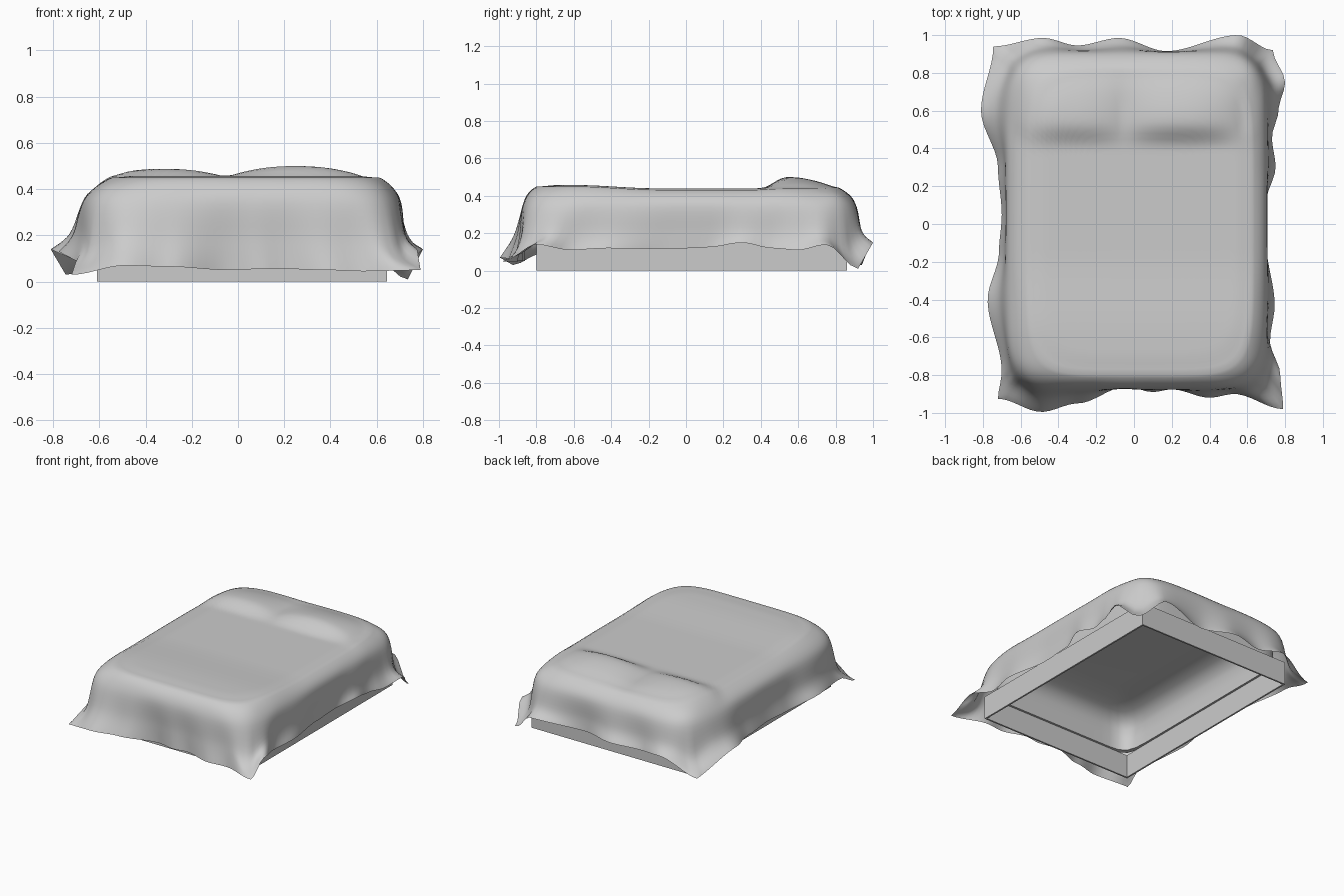
import bpy, bmesh, math
from mathutils import Vector

if "Cube" in bpy.data.objects:
    bpy.data.objects.remove(bpy.data.objects["Cube"])

# Hem knots per side: (position along side, outward coordinate, height)
FRONT = [(-.72, -.925, .03), (-.49, -.995, .07), (-.30, -.95, .065), (-.04, -.86, .05),
         (.10, -.89, .055), (.20, -.875, .055), (.40, -.92, .05), (.53, -.90, .045), (.79, -.98, .05)]
RIGHT = [(-.98, .79, .05), (-.80, .775, .14), (-.62, .72, .11), (-.43, .745, .12), (-.1, .70, .115),
         (.12, .70, .125), (.30, .75, .15), (.46, .73, .12), (.60, .765, .11), (.75, .80, .14), (.92, .735, .01)]
BACK = [(.735, .92, .01), (.55, 1.0, .15), (.17, .915, .12), (-.08, .985, .13),
        (-.30, .945, .12), (-.48, .985, .14), (-.745, .94, .03)]
LEFT = [(.94, -.745, .03), (.60, -.81, .14), (.30, -.72, .10), (.05, -.70, .10),
        (-.15, -.715, .10), (-.40, -.775, .13), (-.78, -.70, .09), (-.925, -.72, .03)]


def smooth(a, b, t):
    t = max(0, min(1, (t - a) / (b - a)))
    return t * t * (3 - 2 * t)


def hem_at(knots, f):
    m = knots[0][0] + (knots[-1][0] - knots[0][0]) * f
    for p, q in zip(knots, knots[1:]):
        g = (m - p[0]) / (q[0] - p[0])
        if g <= 1.0001:
            w = smooth(0, 1, g)
            return m, p[1] + (q[1] - p[1]) * w, p[2] + (q[2] - p[2]) * w


def top_height(x, y):
    # Mattress level, slightly raised foot end, two pillow bumps
    z = .44 + .018 * smooth(-.15, -.6, y) + .006 * smooth(.38, .5, y)
    along = smooth(.40, .54, y) * (1 - smooth(.56, .88, y))
    for cx, half, h in ((-.32, .29, .042), (.25, .32, .054)):
        d = min(1, abs(x - cx) / half)
        z += h * along * (1 - d ** 2.2)
    return z


def rounded(u, v, x0, x1, y0, y1, p=6):
    n = (abs(u) ** p + abs(v) ** p) ** (1 / p)
    return Vector(((x0 + x1) / 2 + u / n * (x1 - x0) / 2,
                   (y0 + y1) / 2 + v / n * (y1 - y0) / 2, 0))


def catmull(a, b, c, d, t):
    return .5 * (2 * b + (c - a) * t + (2 * a - 5 * b + 4 * c - d) * t * t
                 + (3 * b - a - 3 * c + d) * t ** 3)


def square(side, a):
    return ((a, -1), (1, a), (-a, 1), (-1, -a))[side]


def column(u, v, hem):
    # One strip of cloth from the hem up over the shoulder to the middle
    corner = smooth(.75, 1, min(abs(u), abs(v)))
    edge = rounded(u, v, -.56, .625, -.80, .82)
    edge.z = top_height(edge.x, edge.y) - .008
    shoulder = rounded(u, v, -.665, .70, -.87, .905, 7)
    shoulder.z = .36
    wall = shoulder.lerp(hem, .45 - .08 * corner)
    wall.z = .19 + .3 * (hem.z - .08) - .05 * corner
    mid = Vector((.03, .015, 0))
    inner = edge.lerp(mid, .15)
    inner.z = top_height(inner.x, inner.y)
    keys = [hem + (hem - wall) * .6, hem, wall, shoulder, edge, inner]
    pts = [catmull(*keys[i:i + 4], k / 6) for i in range(3) for k in range(6)]
    for k in range(26):
        q = edge.lerp(mid, k / 26)
        q.z = top_height(q.x, q.y) - .008 * (1 - smooth(0, .15, k / 26))
        pts.append(q)
    return pts


def finish(name, bm, angle=None):
    bmesh.ops.recalc_face_normals(bm, faces=bm.faces)
    me = bpy.data.meshes.new(name)
    bm.to_mesh(me)
    bm.free()
    ob = bpy.data.objects.new(name, me)
    bpy.context.collection.objects.link(ob)
    if angle:
        bpy.ops.object.select_all(action='DESELECT')
        ob.select_set(True)
        bpy.context.view_layer.objects.active = ob
        bpy.ops.object.shade_smooth_by_angle(angle=math.radians(angle))


def bridge(bm, a, b):
    n = len(a)
    for i in range(n):
        j = (i + 1) % n
        bm.faces.new((a[i], a[j], b[j], b[i]))


# Draped blanket
N = 44
cols = []
for side, knots in enumerate((FRONT, RIGHT, BACK, LEFT)):
    for i in range(N):
        m, o, z = hem_at(knots, i / N)
        hem = Vector((m, o, z)) if side in (0, 2) else Vector((o, m, z))
        cols.append(column(*square(side, 2 * i / N - 1), hem))
bm = bmesh.new()
rings = [[bm.verts.new(p) for p in ring] for ring in zip(*cols)]
for a, b in zip(rings, rings[1:]):
    bridge(bm, a, b)
centre = bm.verts.new((.03, .015, top_height(.03, .015)))
for a, b in zip(rings[-1], rings[-1][1:] + rings[-1][:1]):
    bm.faces.new((a, b, centre))
finish("blanket", bm, 80)

# Bed frame: open rectangular band
bm = bmesh.new()
rings = []
for d, z in ((0, 0), (0, .17), (.012, .17), (.012, 0)):
    x0, x1, y0, y1 = -.61 + d, .645 - d, -.80 + d, .86 - d
    rings.append([bm.verts.new((x, y, z)) for x, y in ((x0, y0), (x1, y0), (x1, y1), (x0, y1))])
for a, b in zip(rings, rings[1:] + rings[:1]):
    bridge(bm, a, b)
finish("bed_frame", bm)

# Mattress: hollow shell with softly domed top, resting on the frame
bm = bmesh.new()
rings = []
for d, z in ((.0, .17), (.025, .172), (.025, .25), (.035, .32), (.06, .37), (.11, .405), (.2, .425), (.34, .432)):
    ring = []
    for side in range(4):
        for i in range(16):
            p = rounded(*square(side, i / 8 - 1), -.61 + d, .645 - d, -.80 + d, .86 - d, 14)
            ring.append(bm.verts.new((p.x, p.y, z)))
    rings.append(ring)
for a, b in zip(rings, rings[1:]):
    bridge(bm, a, b)
bm.faces.new(rings[-1])
finish("mattress", bm, 60)
